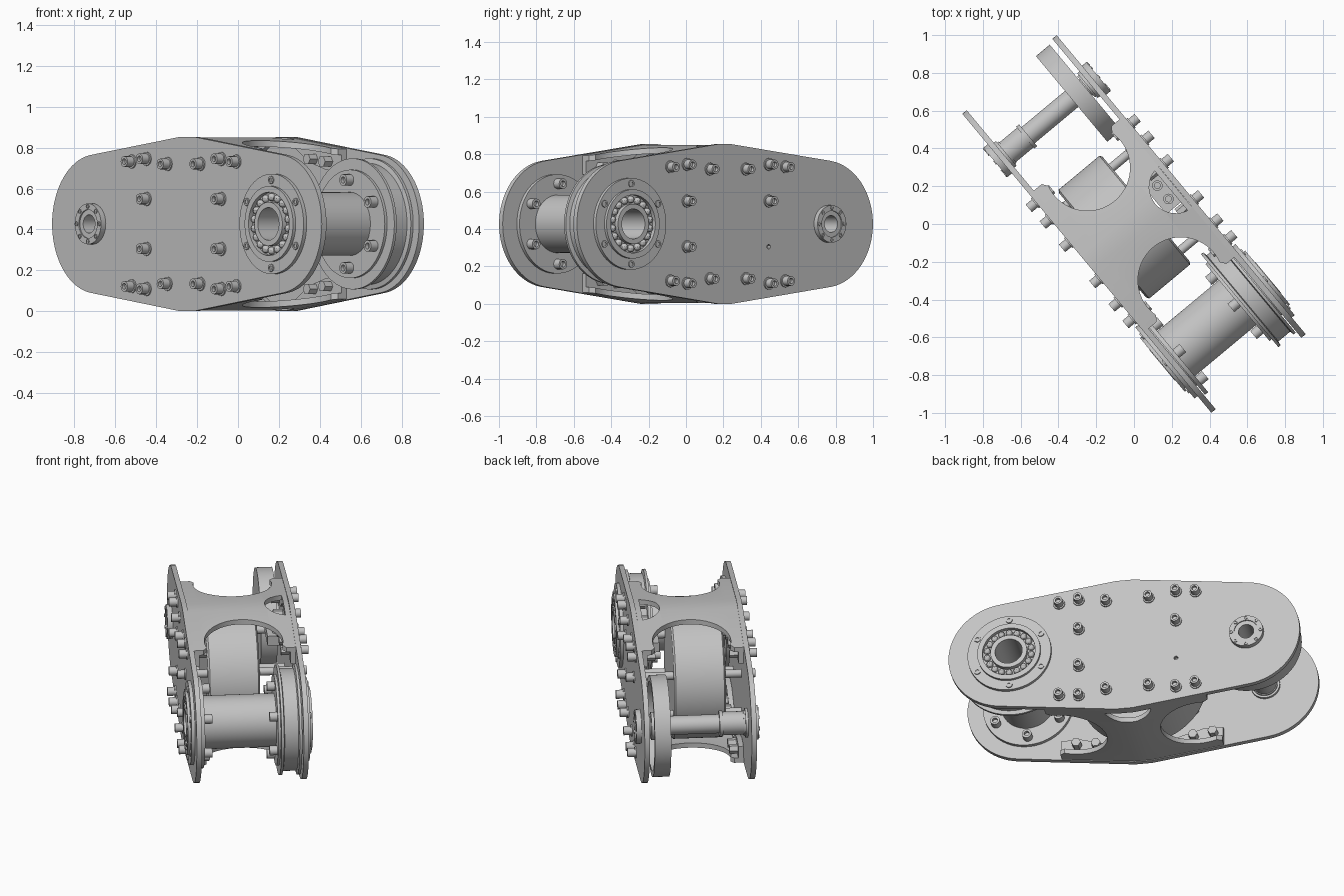
import bpy, bmesh, math
from mathutils import Matrix, Vector

cube = bpy.data.objects.get("Cube")
if cube:
    bpy.data.objects.remove(cube)

grey = bpy.data.materials.new("machined_grey")
grey.use_nodes = True
colour = (0.55, 0.55, 0.55, 1)
grey.diffuse_color = colour
grey.node_tree.nodes["Principled BSDF"].inputs["Base Color"].default_value = colour

# Local frame: x along the side plates, y across them, then turned about z
TURN = Matrix.Rotation(math.radians(-50.2), 4, 'Z')
UPRIGHT = Matrix.Rotation(math.pi / 2, 4, 'X')
MID, TOP = 0.427, 0.853
DRUM, IDLER, OUT, IN = 0.67, -0.72, 0.325, 0.295
made = []


def finish(name, bm):
    bmesh.ops.remove_doubles(bm, verts=bm.verts, dist=1e-5)
    bmesh.ops.recalc_face_normals(bm, faces=bm.faces)
    bm.transform(TURN)
    mesh = bpy.data.meshes.new(name)
    bm.to_mesh(mesh)
    bm.free()
    mesh.materials.append(grey)
    ob = bpy.data.objects.new(name, mesh)
    bpy.context.collection.objects.link(ob)
    made.append(ob)


def lathe(name, profile, places, side=1, n=64, matrix=None):
    """Spin a closed (radius, y) profile about y at each (x, z) place."""
    bm = bmesh.new()
    for x, z in places:
        rings = []
        for k in range(n):
            a = 2 * math.pi * k / n
            rings.append([bm.verts.new((x + r * math.cos(a), side * y, z + r * math.sin(a)))
                          for r, y in profile])
        for k in range(n):
            p, q = rings[k], rings[(k + 1) % n]
            for i in range(len(profile)):
                j = (i + 1) % len(profile)
                if profile[i][0] or profile[j][0]:
                    quad = [p[i], p[j], q[j], q[i]]
                    if not profile[i][0]:
                        quad = [p[i], p[j], q[j]]
                    elif not profile[j][0]:
                        quad = [p[i], p[j], q[i]]
                    bm.faces.new(quad)
    if matrix:
        bm.transform(matrix)
    finish(name, bm)


def tube(r0, r1, y0, y1):
    return [(r0, y0), (r1, y0), (r1, y1), (r0, y1)]


def bolt(r, y0, y1):
    deep = y1 + (y0 - y1) * 0.4
    return [(0, y0), (r, y0), (r, y1), (r * 0.55, y1), (r * 0.55, deep), (0, deep)]


def arc(cx, cy, r, a0, a1, n=32):
    angles = [math.radians(a0 + (a1 - a0) * k / n) for k in range(n + 1)]
    return [(cx + r * math.cos(a), cy + r * math.sin(a)) for a in angles]


def circle(cx, cy, r, n=48):
    return arc(cx, cy, r, 0, 360 - 360 / n, n - 1)


def sheet(loops, thickness):
    """Flat extruded shape whose later loops are holes, as a bmesh."""
    data = bpy.data.curves.new("outline", 'CURVE')
    data.dimensions, data.fill_mode, data.extrude = '2D', 'BOTH', thickness / 2
    for loop in loops:
        spline = data.splines.new('POLY')
        spline.points.add(len(loop) - 1)
        for point, (a, b) in zip(spline.points, loop):
            point.co = (a, b, 0, 1)
        spline.use_cyclic_u = True
    ob = bpy.data.objects.new("outline", data)
    bpy.context.collection.objects.link(ob)
    bpy.context.view_layer.update()
    mesh = bpy.data.meshes.new_from_object(ob.evaluated_get(bpy.context.evaluated_depsgraph_get()))
    bm = bmesh.new()
    bm.from_mesh(mesh)
    bpy.data.objects.remove(ob)
    bpy.data.meshes.remove(mesh)
    return bm


def ring_places(cx, r, n, start=30):
    return circle_places(cx, r, n, math.radians(start))


def circle_places(cx, r, n, a0):
    return [(cx + r * math.cos(a0 + 2 * math.pi * k / n), MID + r * math.sin(a0 + 2 * math.pi * k / n))
            for k in range(n)]


def roof(x):
    return TOP - 0.004 - 0.13 * max(0, abs(x) - 0.05)


# Bolt pattern shared by both plates
edge_bolts = [(sx * x - 0.02, MID + sz * z) for sx in (-1, 1) for sz in (-1, 1)
              for x, z in ((0.4, 0.305), (0.285, 0.318), (0.125, 0.293))]
motor_bolts = [(sx * 0.285 - 0.02, MID + sz * 0.122) for sx in (-1, 1) for sz in (-1, 1)]

# Side plates with their bearings and bolts
outline = ([(0.05, TOP)] + arc(0.69, MID, 0.34, 82, -82) + [(0.05, 0), (-0.05, 0)]
           + arc(-0.69, MID, 0.34, 262, 98) + [(-0.05, TOP)])
housing = [(0.155, 0.29), (0.2, 0.29), (0.2, OUT), (0.245, OUT), (0.245, 0.345),
           (0.185, 0.345), (0.185, 0.362), (0.155, 0.362)]
idler_hub = [(0.07, 0.28), (0.085, 0.28), (0.085, OUT), (0.1, OUT), (0.1, 0.355), (0.07, 0.355)]
for side, label in ((-1, "right"), (1, "left")):
    holes = [circle(DRUM, MID, 0.2), circle(IDLER, MID, 0.085)]
    heads = edge_bolts + motor_bolts
    if side == 1:
        holes.append(circle(*motor_bolts[0], 0.012, 12))
        heads = edge_bolts + motor_bolts[1:]
    bm = sheet([outline] + holes, OUT - IN)
    bm.transform(Matrix.Translation((0, side * (OUT + IN) / 2, 0)) @ UPRIGHT)
    finish(label + "_side_plate", bm)
    lathe(label + "_washers", tube(0, 0.034, 0.32, 0.333), heads, side, 16)
    lathe(label + "_plate_bolts", bolt(0.026, 0.33, 0.375), heads, side, 16)
    lathe(label + "_nuts", tube(0, 0.028, 0.215, 0.27), edge_bolts, side, 6)
    lathe(label + "_bearing_housing", housing, [(DRUM, MID)], side)
    lathe(label + "_bearing_race", tube(0.08, 0.107, 0.28, 0.365), [(DRUM, MID)], side)
    lathe(label + "_bearing_seat", tube(0.1, 0.158, 0.29, 0.338), [(DRUM, MID)], side)
    lathe(label + "_housing_screws", bolt(0.019, 0.34, 0.352), ring_places(DRUM, 0.215, 6), side, 12)
    lathe(label + "_idler_hub", idler_hub, [(IDLER, MID)], side, 40)
    lathe(label + "_idler_race", tube(0.045, 0.073, 0.27, 0.348), [(IDLER, MID)], side, 40)
    lathe(label + "_idler_screws", bolt(0.011, 0.35, 0.36), ring_places(IDLER, 0.086, 8, 0), side, 8)
    bm = bmesh.new()
    for x, z in ring_places(DRUM, 0.131, 18):
        bmesh.ops.create_uvsphere(bm, u_segments=10, v_segments=6, radius=0.02,
                                  matrix=Matrix.Translation((x, side * 0.343, z)))
    finish(label + "_bearing_balls", bm)
    inner = 0.1 if side == 1 else 0.2
    lathe(label + "_motor_standoffs", tube(0, 0.024, inner, 0.3), motor_bolts, side, 16)

# Cross-shaped spacers joining the plates at top and bottom
web = (arc(0.387, 0, 0.227, 285, 75) + [(0.475, 0.24), (0.475, IN)]
       + [(0.13, IN)] + arc(-0.01, IN, 0.14, 360, 180, 20)[1:] + [(-0.475, IN), (-0.475, 0.24)]
       + arc(-0.387, 0, 0.227, 105, -105) + [(-0.475, -0.24), (-0.475, -IN), (0.475, -IN), (0.475, -0.24)])
half = [(0.05, roof(0.05)), (0.475, roof(0.475)), (0.475, 0.69), (0.36, 0.69), (0.22, 0.73), (0.1, 0.81)]
wing = half + [(-x, z) for x, z in reversed(half)]
for flip, label in ((False, "top"), (True, "bottom")):
    mirror = Matrix.Translation((0, 0, TOP)) @ Matrix.Diagonal((1, 1, -1, 1)) if flip else Matrix()
    bm = sheet([web], 0.03)
    bmesh.ops.remove_doubles(bm, verts=bm.verts, dist=1e-5)
    for x in (-0.05, 0.05):
        bmesh.ops.bisect_plane(bm, geom=bm.verts[:] + bm.edges[:] + bm.faces[:],
                               plane_co=(x, 0, 0), plane_no=(1, 0, 0))
    for v in bm.verts:
        v.co.z += roof(v.co.x) - 0.015
    bm.transform(mirror)
    finish(label + "_spacer_web", bm)
    for side, end in ((-1, "right"), (1, "left")):
        bm = sheet([wing], 0.03)
        bm.transform(mirror @ Matrix.Translation((0, side * 0.279, 0)) @ UPRIGHT)
        finish(label + "_spacer_flange_" + end, bm)

# Motor lying across the frame
lathe("motor", [(0, -0.2), (0.36, -0.2), (0.375, -0.19), (0.375, 0.09), (0.36, 0.1), (0, 0.1)],
      [(-0.02, MID)], n=96)

# Small bracket with two upright bolts beside the motor
bm = bmesh.new()
bmesh.ops.create_cube(bm, size=1, matrix=Matrix.Translation((-0.03, 0.23, 0.65))
                      @ Matrix.Diagonal((0.2, 0.13, 0.06, 1)))
finish("tensioner_bracket", bm)
lathe("bracket_bolts", bolt(0.028, 0, 0.045), [(-0.077, -0.225), (0.015, -0.225)], n=16,
      matrix=Matrix.Translation((0, 0, 0.68)) @ UPRIGHT)

# Hollow drum with end flange and belt pulley
drum = [(0.08, -0.29), (0.265, -0.29), (0.265, -0.268), (0.155, -0.268), (0.155, 0.155),
        (0.265, 0.155), (0.265, 0.17), (0.32, 0.17), (0.32, 0.185), (0.297, 0.19),
        (0.297, 0.27), (0.32, 0.275), (0.32, 0.29), (0.08, 0.29)]
lathe("drum_and_pulley", drum, [(DRUM, MID)], n=96)
lathe("drum_flange_bolts", bolt(0.028, -0.27, -0.222), ring_places(DRUM, 0.215, 6), n=16)
lathe("pulley_bolts", bolt(0.028, 0.157, 0.11), ring_places(DRUM, 0.215, 6), n=16)

# Idler shaft and wheel
shaft = [(0.045, -0.3), (0.068, -0.3), (0.068, -0.15), (0.075, -0.15), (0.075, -0.13),
         (0.055, -0.13), (0.055, 0.3), (0.045, 0.3)]
lathe("idler_shaft", shaft, [(IDLER, MID)], n=40)
wheel = [(0.05, 0.17), (0.295, 0.17), (0.295, 0.265), (0.26, 0.265), (0.26, 0.2),
         (0.08, 0.2), (0.08, 0.265), (0.05, 0.265)]
lathe("idler_wheel", wheel, [(IDLER, MID)], n=96)

# Smooth the round parts, keep the edges sharp
bpy.ops.object.select_all(action='DESELECT')
for ob in made:
    ob.select_set(True)
bpy.context.view_layer.objects.active = made[0]
bpy.ops.object.shade_smooth_by_angle(angle=math.radians(30))
